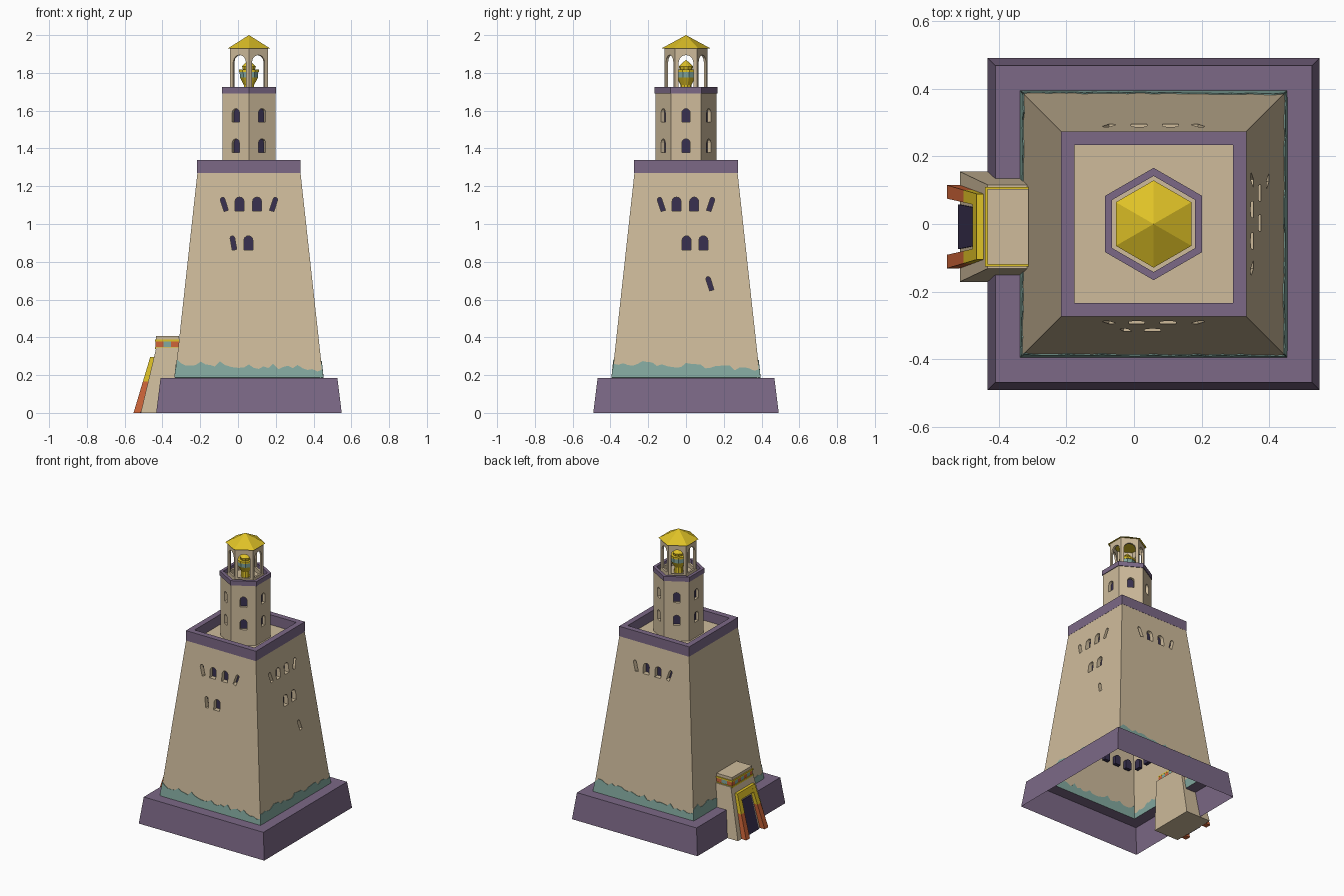
import bpy, bmesh, random
from math import sin, cos, pi, radians, sqrt
from mathutils import Vector

if "Cube" in bpy.data.objects:
    bpy.data.objects.remove(bpy.data.objects["Cube"])
random.seed(4)
CX = 0.058  # tower axis


def material(name, rgb):
    m = bpy.data.materials.new(name)
    m.use_nodes = True
    m.diffuse_color = (*rgb, 1)
    m.node_tree.nodes["Principled BSDF"].inputs["Base Color"].default_value = (*rgb, 1)
    return m


STONE = material("sandstone", (0.62, 0.50, 0.33))
PURPLE = material("purple stone", (0.20, 0.14, 0.24))
TEAL = material("teal", (0.23, 0.40, 0.35))
GOLD = material("gold", (0.74, 0.54, 0.02))
ORANGE = material("orange", (0.62, 0.13, 0.04))
DARK = material("dark opening", (0.04, 0.03, 0.08))


def finish(name, bm, *mats):
    bmesh.ops.remove_doubles(bm, verts=bm.verts, dist=1e-5)
    bmesh.ops.recalc_face_normals(bm, faces=bm.faces)
    me = bpy.data.meshes.new(name)
    bm.to_mesh(me)
    bm.free()
    for m in mats:
        me.materials.append(m)
    ob = bpy.data.objects.new(name, me)
    bpy.context.collection.objects.link(ob)
    return ob


def skin(bm, rings, caps=True, loop=False):
    """Bridge rings of points; optionally cap the ends or close the loop."""
    rows = [[bm.verts.new(p) for p in r] for r in rings]
    pairs = list(zip(rows, rows[1:])) + ([(rows[-1], rows[0])] if loop else [])
    for a, b in pairs:
        for i in range(len(a)):
            j = (i + 1) % len(a)
            bm.faces.new((a[i], a[j], b[j], b[i]))
    if caps and not loop:
        bm.faces.new(rows[0])
        return bm.faces.new(rows[-1])


def loft(name, rings, mat, **kw):
    bm = bmesh.new()
    skin(bm, rings, **kw)
    return finish(name, bm, mat)


def square(h, z):
    return [(CX + x * h, y * h, z) for x, y in ((-1, -1), (1, -1), (1, 1), (-1, 1))]


def ngon(r, z, n=6):
    return [(CX + r * sin(2 * pi * i / n), r * cos(2 * pi * i / n), z) for i in range(n)]


def rect(x0, x1, y0, y1, z):
    return [(x0, y0, z), (x1, y0, z), (x1, y1, z), (x0, y1, z)]


def arch(bm, angle, dist, off, z, w, h, depth, roll=0, back=1):
    """Arched block on a wall; its inner face takes the material slot 'back'."""
    a = radians(angle)
    n, u, v = Vector((cos(a), sin(a), 0)), Vector((-sin(a), cos(a), 0)), Vector((0, 0, 1))
    pts = [(-w / 2, -h / 2), (w / 2, -h / 2)]
    rise = min(w / 2, h * 0.3)
    pts += [(w / 2 * cos(t * pi / 6), h / 2 - rise + rise * sin(t * pi / 6)) for t in range(7)]
    c, s = cos(radians(roll)), sin(radians(roll))
    base = Vector((CX, 0, z)) + u * off
    ring = lambda d: [base + n * d + u * (p * c - q * s) + v * (p * s + q * c) for p, q in pts]
    skin(bm, [ring(dist + 0.025), ring(dist - depth)]).material_index = back


def carve(ob, bm):
    """Subtract the blocks in bm, keeping their colours in the recesses."""
    cutter = finish("cutter", bm, STONE, DARK)
    cutter.hide_render = True
    mod = ob.modifiers.new("openings", 'BOOLEAN')
    mod.operation, mod.solver, mod.object = 'DIFFERENCE', 'EXACT', cutter
    mod.material_mode = 'TRANSFER'
    bpy.context.view_layer.objects.active = ob
    bpy.ops.object.modifier_apply(modifier=mod.name)
    bpy.data.objects.remove(cutter)


# Plinth: hollow shell with a ledge
loft("plinth", [square(0.491, 0), square(0.468, 0.185), square(0.385, 0.185)], PURPLE, caps=False)


# Tapered tower with recessed windows
def half(z):
    return 0.392 - (z - 0.185) * 0.119 / 1.085


tower = loft("lower_tower", [square(half(0.185), 0.185), square(half(1.27), 1.27)], STONE)
bm = bmesh.new()


def window(angle, off, z, roll=0):
    arch(bm, angle, half(z), off, z, 0.024 if roll else 0.047, 0.075, 0.03, roll)


for side in (-90, 0, 90):
    for off, roll in ((-0.132, 18), (-0.05, 0), (0.043, 0), (0.132, -18)):
        window(side, off, 1.105, roll)
window(-90, -0.083, 0.9, 10)
window(-90, -0.003, 0.9)
window(0, 0.003, 0.9)
window(0, 0.092, 0.9)
window(0, 0.125, 0.685, 18)
carve(tower, bm)
bm = bmesh.new()
bm.from_mesh(tower.data)
floor = [f for f in bm.faces if f.calc_center_median().z < 0.19]
bmesh.ops.delete(bm, geom=floor, context='FACES')
bm.to_mesh(tower.data)
bm.free()

# Dark arches on the inside of the hollow tower
bm = bmesh.new()
for i in range(4):
    for side, sign in ((-90, -1), (180, 1)):
        arch(bm, side, half(0.53) - 0.035, sign * (0.28 - 0.09 * i), 0.53, 0.045, 0.07, 0.0, back=0)
finish("inner_arches", bm, DARK)

# Ragged teal stain around the foot of the tower
bm = bmesh.new()
N = 30
for side in range(4):
    a = side * pi / 2
    n, u = Vector((cos(a), sin(a), 0)), Vector((-sin(a), cos(a), 0))
    prev = None
    for i in range(N + 1):
        t = 2 * i / N - 1
        top = 0.25 - 0.018 * t + random.uniform(-0.016, 0.016)
        col = [bm.verts.new(Vector((CX, 0, z)) + (n + u * t) * (half(z) + 0.0005))
               for z in (0.186, top)]
        if prev:
            bm.faces.new((prev[0], col[0], col[1], prev[1]))
        prev = col
stain = finish("teal_stain", bm, TEAL)
sol = stain.modifiers.new("thickness", 'SOLIDIFY')
sol.thickness, sol.offset = 0.006, 0

# Parapet
loft("parapet", [square(0.274, 1.27), square(0.274, 1.34), square(0.234, 1.34), square(0.234, 1.27)],
     PURPLE, loop=True)

# Six-sided upper tower with two rows of windows
upper = loft("upper_tower", [ngon(0.161, 1.268), ngon(0.161, 1.695)], STONE)
bm = bmesh.new()
for k in range(6):
    for z in (1.415, 1.575):
        arch(bm, 60 * k, 0.161 * sqrt(3) / 2, 0, z, 0.044, 0.072, 0.02)
carve(upper, bm)
loft("gallery", [ngon(0.166, 1.692), ngon(0.166, 1.725), ngon(0.142, 1.725), ngon(0.142, 1.692)],
     PURPLE, loop=True)

# Open lantern and roof
lantern = loft("lantern", [ngon(0.115, 1.693), ngon(0.115, 1.932), ngon(0.1, 1.932), ngon(0.1, 1.693)],
               STONE, loop=True)
bm = bmesh.new()
for k in range(6):
    arch(bm, 60 * k, 0.0985, 0, 1.81, 0.078, 0.17, 0.02, back=0)
carve(lantern, bm)
loft("roof", [ngon(0.129, 1.93), ngon(0, 2.0)], GOLD)

# Brazier: stem and bowl, teal band, rim and flame
for name, mat, prof in (
        ("brazier_bowl", GOLD, ((0.03, 1.694), (0.028, 1.735), (0.05, 1.775))),
        ("brazier_band", TEAL, ((0.05, 1.775), (0.052, 1.805))),
        ("brazier_rim", GOLD, ((0.056, 1.805), (0.056, 1.818))),
        ("flame", GOLD, ((0.034, 1.818), (0.038, 1.835), (0.022, 1.85), (0, 1.87)))):
    loft(name, [ngon(r, z, 10) for r, z in prof], mat)

# Gatehouse on the side
YC = -0.008
loft("gatehouse", [rect(-0.515, -0.32, YC - 0.163, YC + 0.163, 0),
                   rect(-0.433, -0.30, YC - 0.124, YC + 0.124, 0.345)], STONE)


def slab(name, x0, hy, z0, z1, mat):
    loft(name, [rect(x0, -0.312, YC - hy, YC + hy, z) for z in (z0, z1)], mat)


slab("cornice_lower_trim", -0.44, 0.118, 0.338, 0.35, GOLD)
slab("cornice_upper_trim", -0.44, 0.118, 0.378, 0.388, GOLD)
slab("gatehouse_cap", -0.433, 0.112, 0.388, 0.408, STONE)
for i in range(3):
    for j in range(7):
        x, y = -0.436 + i * 0.041, YC - 0.115 + j * 0.23 / 7
        loft("frieze_block", [rect(x, x + 0.041, y, y + 0.23 / 7, z) for z in (0.35, 0.378)],
             TEAL if (i + j) % 2 else ORANGE)


# Leaning door frame
def leg_ring(z, side):
    t = z / 0.295
    x = -0.553 + 0.088 * t
    y0, y1 = 0.083 - 0.02 * t, 0.123 - 0.026 * t
    return rect(x, x + 0.037, YC + side * y0, YC + side * y1, z)


for side in (-1, 1):
    loft("door_leg_lower", [leg_ring(z, side) for z in (0, 0.165)], ORANGE)
    loft("door_leg_upper", [leg_ring(z, side) for z in (0.165, 0.295)], GOLD)
loft("door_lintel", [rect(x, x + 0.037, YC - 0.066, YC + 0.066, z)
                     for x, z in ((-0.478, 0.25), (-0.465, 0.295))], GOLD)
loft("door", [rect(x, x + 0.008, YC - h, YC + h, z)
              for x, h, z in ((-0.52, 0.066, 0), (-0.466, 0.055, 0.23))], DARK)
